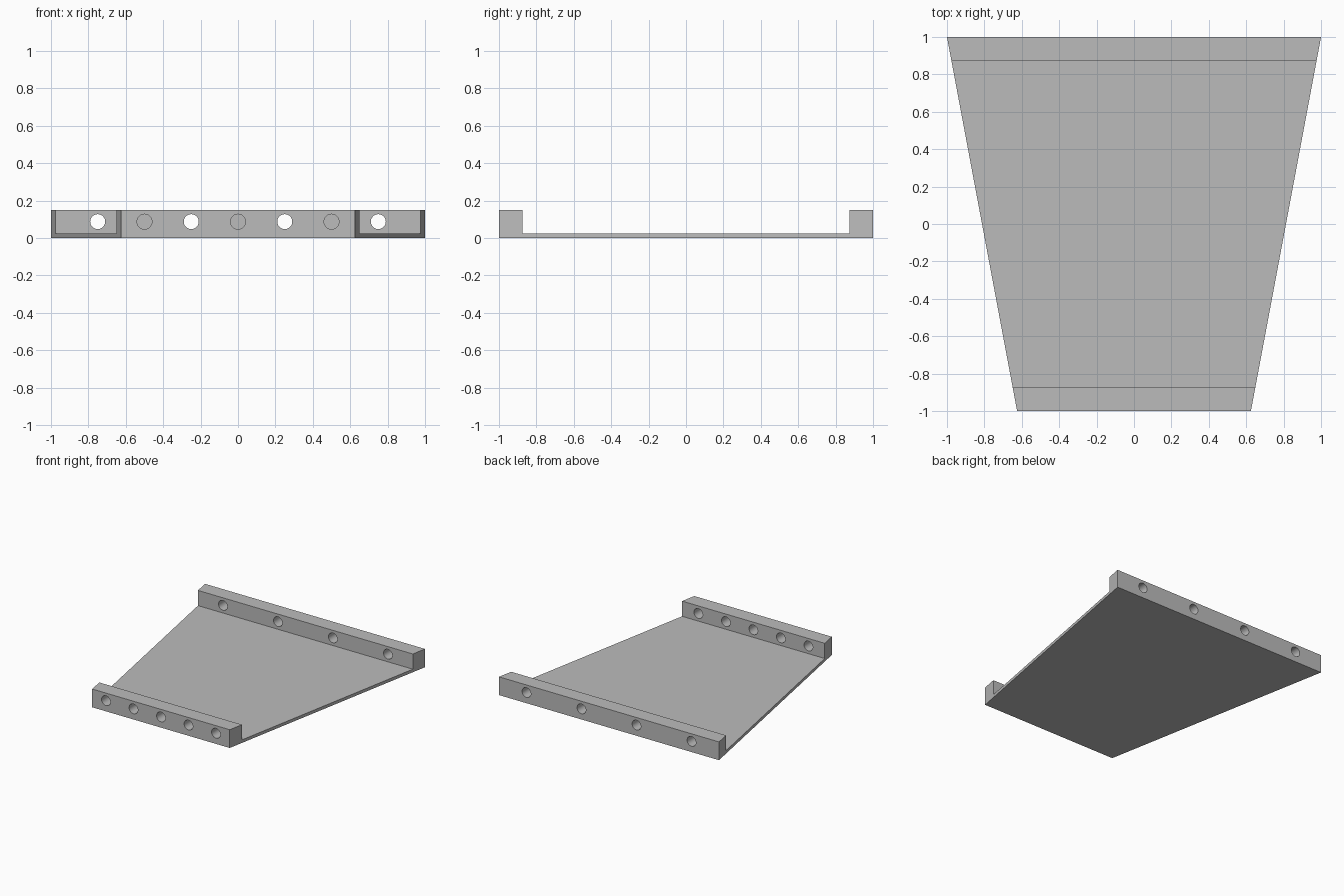
import bpy, bmesh
from mathutils import Matrix

cube = bpy.data.objects.get("Cube")
if cube:
    bpy.data.objects.remove(cube, do_unlink=True)

FLOOR, HEIGHT, RAIL = 0.025, 0.15, 0.125
FRONT_HALF, BACK_HALF = 0.625, 1.0
HOLE_RADIUS, HOLE_Z = 0.04, 0.0875

grey = bpy.data.materials.new("plain_grey")
grey.use_nodes = True
colour = (0.5, 0.5, 0.5, 1)
grey.diffuse_color = colour
grey.node_tree.nodes["Principled BSDF"].inputs["Base Color"].default_value = colour


def make_object(name, bm):
    bmesh.ops.recalc_face_normals(bm, faces=bm.faces)
    mesh = bpy.data.meshes.new(name)
    bm.to_mesh(mesh)
    bm.free()
    mesh.materials.append(grey)
    obj = bpy.data.objects.new(name, mesh)
    bpy.context.collection.objects.link(obj)
    return obj


def half_width(y):
    return FRONT_HALF + (BACK_HALF - FRONT_HALF) * (y + 1) / 2


# Tapered tray: a shallow U side profile spanned between the slanted sides
inner = 1 - RAIL
profile = [(-1, 0), (1, 0), (1, HEIGHT), (inner, HEIGHT), (inner, FLOOR),
           (-inner, FLOOR), (-inner, HEIGHT), (-1, HEIGHT)]
bm = bmesh.new()
sides = [[bm.verts.new((s * half_width(y), y, z)) for y, z in profile] for s in (-1, 1)]
for side in sides:
    bm.faces.new(side)
left, right = sides
for i in range(len(profile)):
    j = (i + 1) % len(profile)
    bm.faces.new((left[i], left[j], right[j], right[i]))
tray = make_object("tapered_tray", bm)

# Round holes through the front rail (five) and the back rail (four)
rails = {-1: (-0.5, -0.25, 0, 0.25, 0.5), 1: (-0.75, -0.25, 0.25, 0.75)}
bm = bmesh.new()
for end, positions in rails.items():
    for x in positions:
        place = Matrix.Translation((x, end * (1 - RAIL / 2), HOLE_Z)) @ Matrix.Rotation(1.5707963, 4, 'X')
        bmesh.ops.create_cone(bm, cap_ends=True, segments=32, radius1=HOLE_RADIUS,
                              radius2=HOLE_RADIUS, depth=2 * RAIL, matrix=place)
cutter = make_object("hole_cutter", bm)
cutter.hide_render = True

cut = tray.modifiers.new("rail_holes", 'BOOLEAN')
cut.operation = 'DIFFERENCE'
cut.solver = 'EXACT'
cut.object = cutter
bpy.ops.object.select_all(action='DESELECT')
tray.select_set(True)
bpy.context.view_layer.objects.active = tray
bpy.ops.object.modifier_apply(modifier=cut.name)
bpy.data.objects.remove(cutter, do_unlink=True)
bpy.ops.object.shade_smooth_by_angle(angle=0.5)
